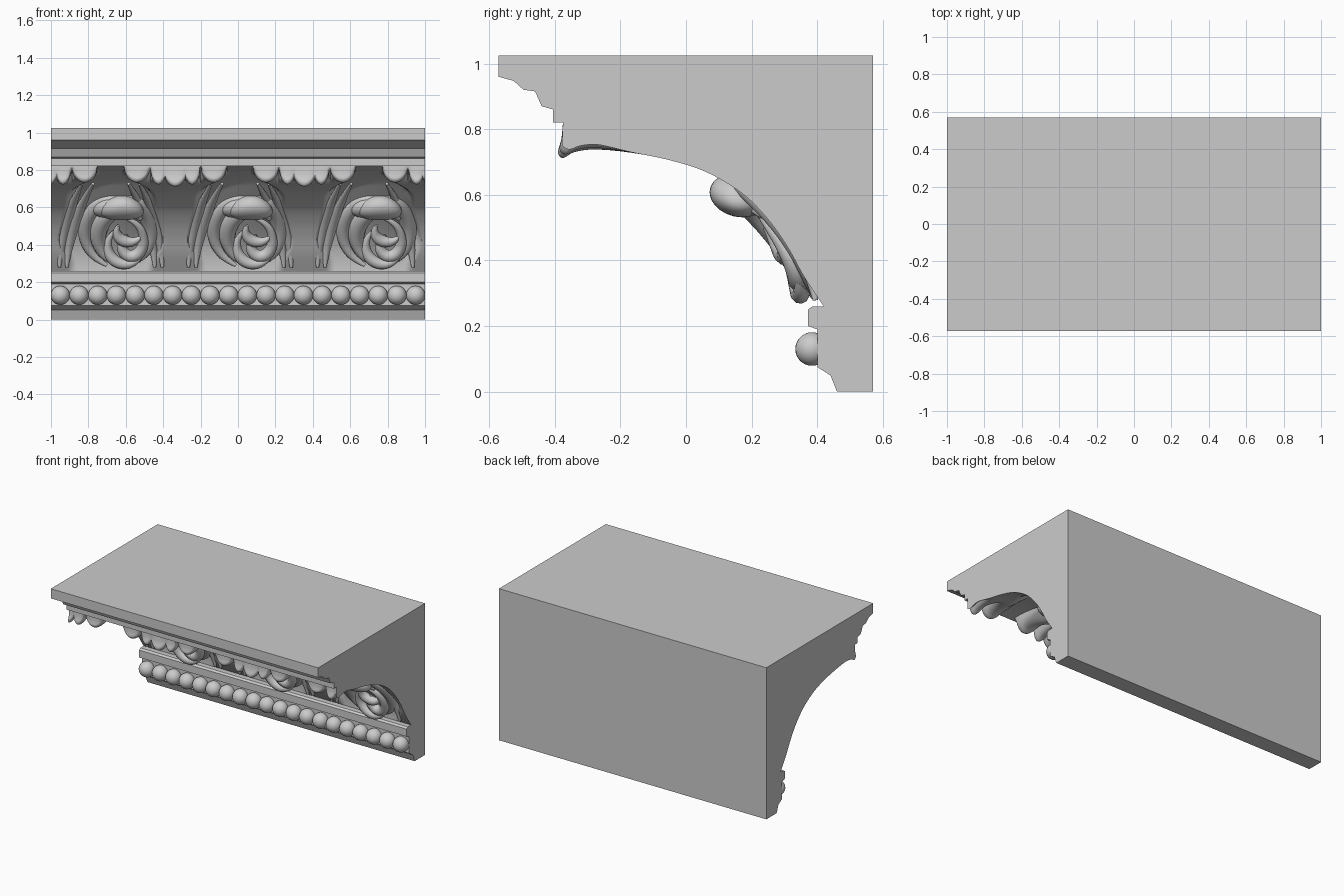
import bpy, bmesh, math
from mathutils import Vector

if "Cube" in bpy.data.objects:
    bpy.data.objects.remove(bpy.data.objects["Cube"])

PERIOD, LEAF0, CURL0 = 0.69, 0.355, 0.07

# crest of the upright leaves (y, z), bottom to hanging tip
CREST = [(.42, .26), (.36, .35), (.31, .44), (.25, .525), (.17, .605), (.06, .67), (-.06, .708),
         (-.18, .73), (-.28, .738), (-.34, .73), (-.375, .712), (-.39, .73), (-.38, .77), (-.375, .82)]
# straight mouldings, from cove top round the back to cove bottom
MOULD = [(-.405, .82), (-.405, .86), (-.44, .87), (-.46, .915), (-.495, .92), (-.525, .947),
         (-.572, .96), (-.572, 1.025), (.57, 1.025), (.57, 0), (.46, 0),
         (.44, .05), (.40, .075), (.40, .19), (.372, .20), (.372, .25), (.385, .26)]


def spline(pts, t):
    """Catmull-Rom point at t in 0..1"""
    f = t * (len(pts) - 1)
    i = min(int(f), len(pts) - 2)
    f -= i
    a, b, c, d = [Vector(pts[min(max(k, 0), len(pts) - 1)]) for k in range(i - 1, i + 3)]
    return .5 * (2 * b + (c - a) * f + (2 * a - 5 * b + 4 * c - d) * f ** 2 + (3 * b - a - 3 * c + d) * f ** 3)


def cove(a, h=0):
    """Quarter-ellipse ground of the cove at angle a, raised by h"""
    c, s = math.cos(a), math.sin(a)
    return Vector((-.375 + .795 * c, .26 + .56 * s)) - h * Vector((c / .795, s / .56)).normalized()


def smooth(a, b, v):
    v = min(max((v - a) / (b - a), 0), 1)
    return v * v * (3 - 2 * v)


def wrap(x, c):
    return (x - c + PERIOD / 2) % PERIOD - PERIOD / 2


def finish(ob, angle=35):
    bpy.ops.object.select_all(action='DESELECT')
    ob.select_set(True)
    bpy.context.view_layer.objects.active = ob
    bpy.ops.object.shade_smooth_by_angle(angle=math.radians(angle))


def from_bmesh(name, bm):
    me = bpy.data.meshes.new(name)
    bmesh.ops.recalc_face_normals(bm, faces=bm.faces)
    bm.to_mesh(me)
    bm.free()
    ob = bpy.data.objects.new(name, me)
    bpy.context.collection.objects.link(ob)
    return ob


# leaf relief: rise from ground to crest, then fluting and a mound under the swirl
LOBES = [(0, .068, 1), (.09, .045, .9), (.205, .07, .8)]


def relief(x, t):
    u, v = abs(wrap(x, LEAF0)), wrap(x, CURL0)
    hw = .17 - .08 * smooth(0, .15, t) + .07 * smooth(.1, .35, t) + .13 * smooth(.35, .55, t)
    stem = smooth(0, .35, 1 - u / hw)
    top = max(a * math.sqrt(max(0, 1 - ((u - c) / w) ** 2)) for c, w, a in LOBES)
    k = smooth(.5, .66, t)
    flute = .009 * math.cos(u / hw * 5 * math.pi) * stem * (1 - k) * smooth(0, .12, t)
    mound = .05 * max(0, 1 - (v / .22) ** 2 - ((t - .22) / .2) ** 2)
    return stem * (1 - k) + top * k, flute + mound


# cornice body: straight mouldings with a carved cove in between
NX, NT = 320, 78
bm = bmesh.new()
grid = []
for i in range(NX + 1):
    x = -1 + 2 * i / NX
    col = []
    for j in range(NT + 1):
        t = j / NT
        w, h = relief(x, t)
        p = cove(math.pi / 2 * (1 - (1 - t) ** 1.9), h).lerp(spline(CREST, t), w)
        col.append(bm.verts.new((x, p.x, p.y)))
    grid.append(col)
for a, b in zip(grid, grid[1:]):
    for j in range(NT):
        bm.faces.new((a[j], b[j], b[j + 1], a[j + 1]))
ends = []
for col, x in ((grid[0], -1), (grid[-1], 1)):
    ends.append([col[-1]] + [bm.verts.new((x, y, z)) for y, z in MOULD] + [col[0]])
    bm.faces.new(col + ends[-1][1:-1])
for j in range(len(MOULD) + 1):
    bm.faces.new((ends[0][j], ends[1][j], ends[1][j + 1], ends[0][j + 1]))
finish(from_bmesh("cornice_body", bm))

# bead row
bm = bmesh.new()
for i in range(20):
    s = bmesh.ops.create_uvsphere(bm, u_segments=24, v_segments=14, radius=.051)
    bmesh.ops.translate(bm, verts=s["verts"], vec=(-.95 + .1 * i, .384, .13))
finish(from_bmesh("bead_row", bm), 60)


def strands(name, paths):
    """Tapered leaf ribs laid on the cove; each is (height, radius, front-view points)"""
    cu = bpy.data.curves.new(name, 'CURVE')
    cu.dimensions = '3D'
    cu.bevel_depth, cu.bevel_resolution, cu.resolution_u = 1, 3, 5
    cu.use_fill_caps = True
    for h, r, pts in paths:
        if max(abs(x) for x, z in pts) + r > 1:
            continue
        sp = cu.splines.new('NURBS')
        sp.points.add(len(pts) - 1)
        for i, (x, z) in enumerate(pts):
            p = cove(math.asin((z - .26) / .56), h)
            sp.points[i].co = (x, p.x, p.y, 1)
            sp.points[i].radius = r * (.25 + .75 * math.sin(math.pi * i / (len(pts) - 1)))
        sp.order_u, sp.use_endpoint_u = 4, True
    ob = bpy.data.objects.new(name, cu)
    bpy.context.collection.objects.link(ob)
    bpy.ops.object.select_all(action='DESELECT')
    ob.select_set(True)
    bpy.context.view_layer.objects.active = ob
    bpy.ops.object.convert(target='MESH')
    finish(bpy.context.object, 60)


# side ribs fanning out of the upright leaves
ribs = []
for k in (-2, -1, 0, 1):
    for side in (-1, 1):
        for start, fan in ((.07, .12), (.11, .14)):
            ribs.append((.025, .032, [(LEAF0 + PERIOD * k + side * (start + fan * f * f), .28 + .47 * f)
                                      for f in (i / 6 for i in range(7))]))
strands("upright_leaf_ribs", ribs)

# swirling leaves: arcs (centre x, z, radii x, z, start, end angle, shrink, height, thickness)
ARCS = [(-.02, .48, .18, .20, 250, 70, 0, .03, .04),
        (0, .47, .13, .17, 250, 40, 0, .06, .048),
        (.02, .49, .14, .19, 110, -80, 0, .03, .04),
        (.04, .44, .10, .15, 100, -250, .7, .065, .034),
        (.02, .42, .10, .12, 130, 330, 0, .07, .032),
        (.04, .52, .07, .07, 150, 330, 0, .08, .032)]
centres = [CURL0 + PERIOD * k for k in (-1, 0, 1)]
swirls = []
for c in centres:
    for cx, cz, rx, rz, a0, a1, shrink, h, r in ARCS:
        pts = []
        for i in range(10):
            f = i / 9
            a, s = math.radians(a0 + (a1 - a0) * f), 1 - shrink * f
            pts.append((c + cx + rx * s * math.cos(a), max(.265, cz + rz * s * math.sin(a))))
        swirls.append((h, r, pts))
strands("swirl_leaf_ribs", swirls)

# rounded curled-over tips of the swirling leaves
bm = bmesh.new()
for c in centres:
    for dx, y, z, size in ((0, .16, .598, 1), (-.05, .19, .60, .9)):
        s = bmesh.ops.create_uvsphere(bm, u_segments=32, v_segments=18, radius=size)
        for v in s["verts"]:
            a, b, d = v.co
            v.co = (c + dx + .115 * a, y + .088 * b, z + .066 * d - .01 * b - .02 * a * a)
finish(from_bmesh("curled_leaf_tips", bm), 60)
